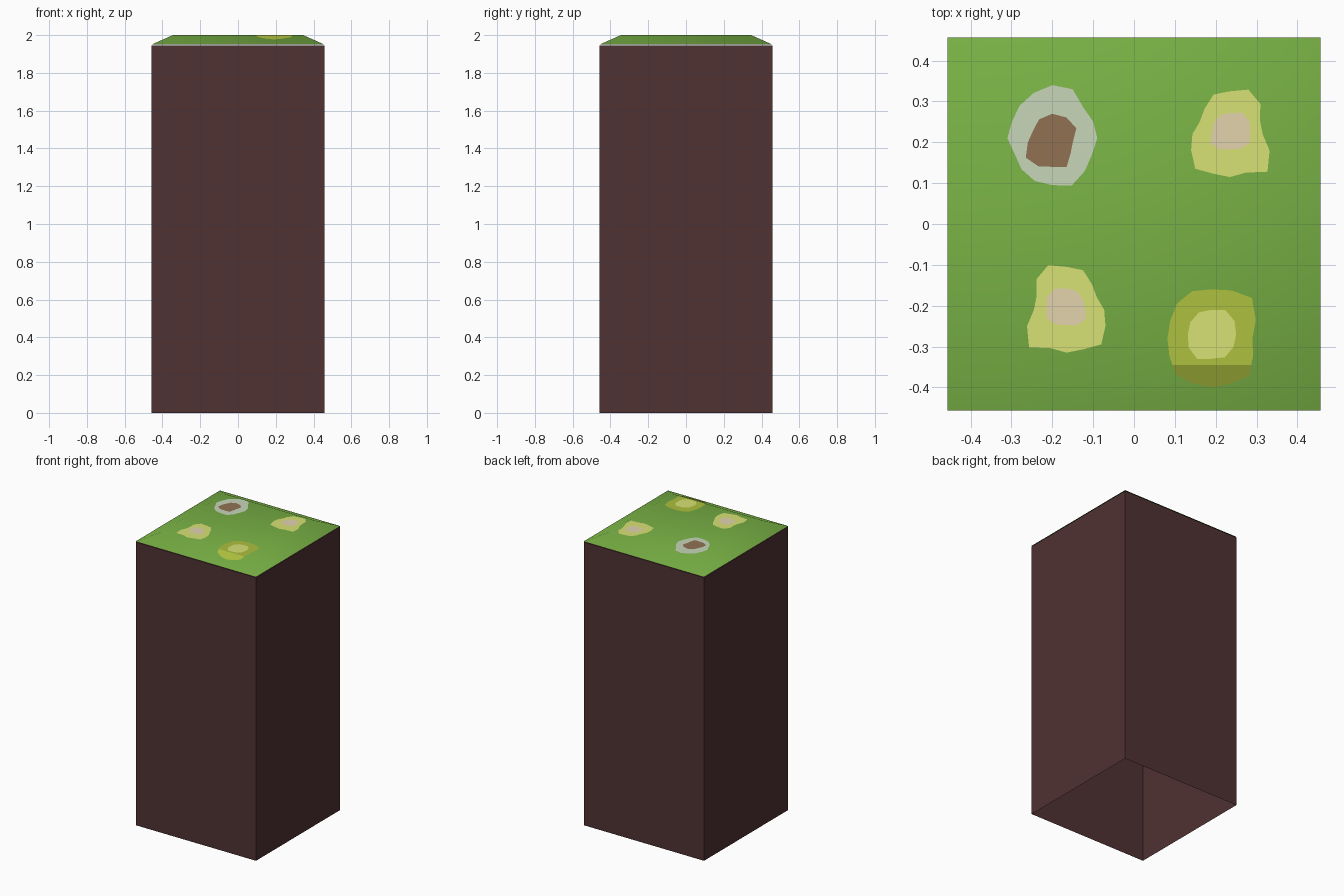
import bpy, bmesh, math

if "Cube" in bpy.data.objects:
    bpy.data.objects.remove(bpy.data.objects["Cube"])

W = 0.457            # half width of the block
T = 0.345            # half width of the flat top
Z_WALL, Z_RIM, Z_TOP = 1.945, 1.95, 2.0


def material(name, rgb):
    lin = [((c / 255 + 0.055) / 1.055) ** 2.4 if c > 10 else c / 3294 for c in rgb]
    m = bpy.data.materials.new(name)
    m.diffuse_color = (*lin, 1)
    m.use_nodes = True
    m.node_tree.nodes["Principled BSDF"].inputs["Base Color"].default_value = m.diffuse_color
    return m


SOIL = material("dark soil brown", (80, 50, 50))
GRASS = material("grass green", (121, 178, 69))
GREY = material("pale grey petals", (200, 214, 185))
BARK = material("brown centre", (146, 113, 83))
LIME = material("pale yellow petals", (216, 226, 117))
BEIGE = material("beige centre", (226, 212, 174))
OLIVE = material("olive petals", (174, 192, 63))


def finish(bm, name, mat, smooth=False):
    for f in bm.faces:
        f.smooth = smooth
    me = bpy.data.meshes.new(name)
    bm.to_mesh(me)
    bm.free()
    me.materials.append(mat)
    ob = bpy.data.objects.new(name, me)
    bpy.context.collection.objects.link(ob)
    return ob


def square(bm, h, z):
    return [bm.verts.new((x * h, y * h, z)) for x, y in ((-1, -1), (1, -1), (1, 1), (-1, 1))]


def bridge(bm, a, b):
    for i in range(4):
        j = (i + 1) % 4
        bm.faces.new((a[i], a[j], b[j], b[i]))


# soil block: four walls and a lid, open underneath
bm = bmesh.new()
low, high = square(bm, W, 0), square(bm, W, Z_WALL)
bridge(bm, low, high)
bm.faces.new(high)
finish(bm, "soil_block", SOIL)

# grass cap with sloping rim
bm = bmesh.new()
rim, top = square(bm, W, Z_RIM), square(bm, T, Z_TOP)
bridge(bm, rim, top)
bm.faces.new(top)
finish(bm, "grass_cap", GRASS, True)


def cap_height(x, y):
    d = max(abs(x), abs(y), T)
    return Z_TOP - (Z_TOP - Z_RIM) * (d - T) / (W - T)


# irregular flat patch from evenly spaced radii, draped over the cap
def patch(name, mat, cx, cy, radii, lift, mirror=1):
    bm = bmesh.new()
    n = len(radii)
    verts = []
    for i, r in enumerate(radii):
        a = 2 * math.pi * i / n
        verts.append(bm.verts.new((cx + mirror * r * math.cos(a), cy + r * math.sin(a), 0)))
    face = bm.faces.new(verts if mirror > 0 else verts[::-1])
    bmesh.ops.bisect_plane(bm, geom=[face, *face.edges, *face.verts],
                           plane_co=(0, -T, 0), plane_no=(0, 1, 0))
    for v in bm.verts:
        v.co.z = cap_height(v.co.x, v.co.y) + lift
    finish(bm, name, mat)


GREY_R = [.11, .108, .107, .13, .13, .12, .113, .107, .11, .10, .107, .113, .115, .125, .113, .105]
BARK_R = [.05, .068, .07, .07, .065, .055, .06, .075, .068, .06, .07, .052]
LIME_R = [.08, .08, .105, .118, .105, .105, .088, .08, .092, .103, .12, .105, .105, .102, .13, .105]
BEIGE_R = [.05, .055, .055, .047, .048, .045, .045, .055, .05, .042, .048, .055]
OLIVE_R = [.10, .117, .14, .127, .12, .125, .12, .11, .108, .112, .125, .12, .12, .12, .13, .11]
YOLK_R = [.06, .065, .068, .06, .062, .06, .058, .065, .07, .06, .065, .062]

# four flowers: petals with a centre just above
L1, L2 = 0.0015, 0.003
patch("grey_flower_petals", GREY, -0.20, 0.21, GREY_R, L1)
patch("grey_flower_centre", BARK, -0.20, 0.20, BARK_R, L2)
for side, cx, cy, m in (("back", 0.235, 0.22, 1), ("front", -0.165, -0.21, -1)):
    patch(side + "_yellow_flower_petals", LIME, cx, cy, LIME_R, L1, m)
    patch(side + "_yellow_flower_centre", BEIGE, cx, cy + 0.005, BEIGE_R, L2, m)
patch("olive_flower_petals", OLIVE, 0.19, -0.28, OLIVE_R, L1)
patch("olive_flower_centre", LIME, 0.19, -0.27, YOLK_R, L2)
